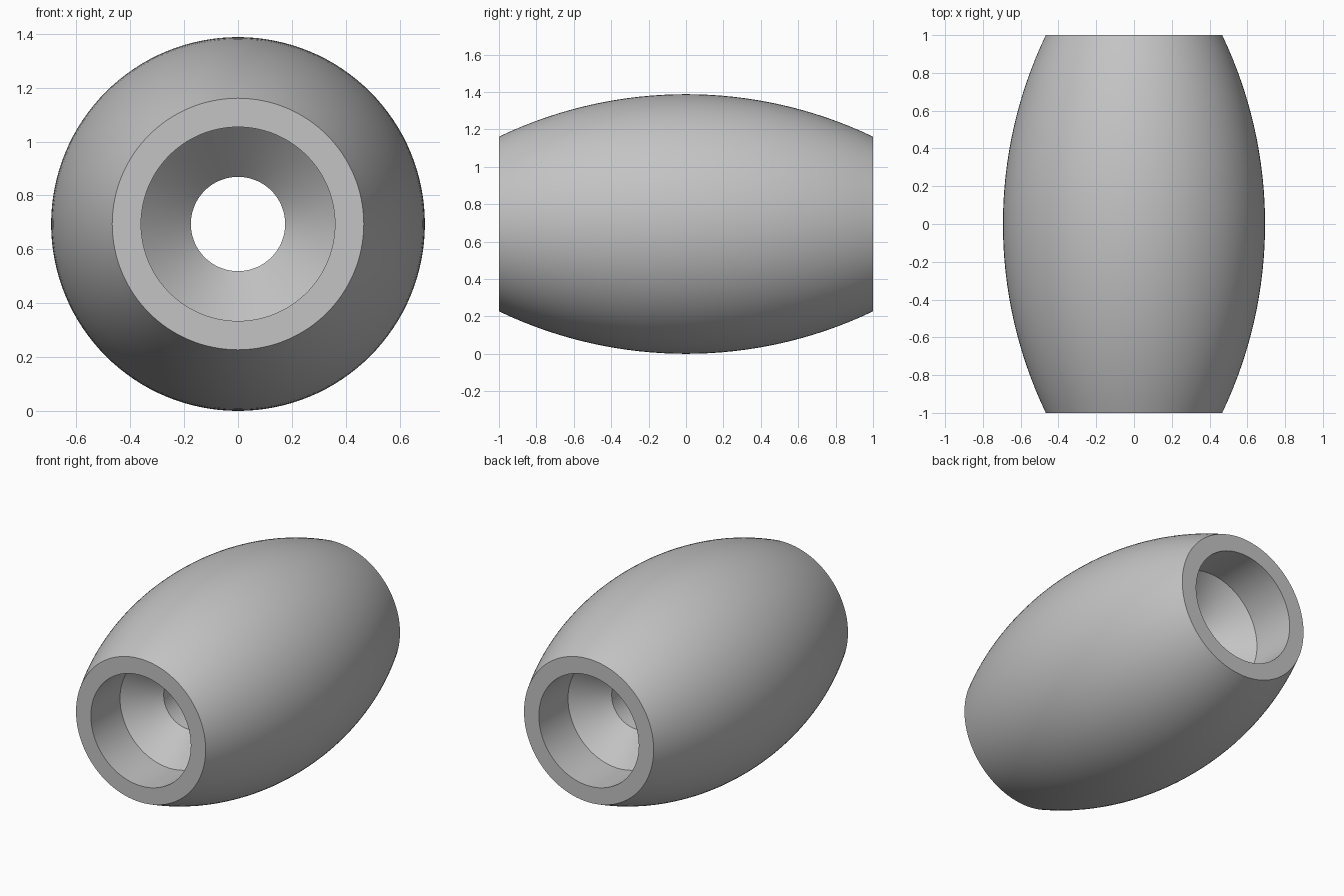
import bpy
import bmesh
from math import sqrt, radians, tau
from mathutils import Matrix, Vector

cube = bpy.data.objects.get("Cube")
if cube:
    bpy.data.objects.remove(cube, do_unlink=True)

SEGMENTS = 128
ARC_STEPS = 32
BELLY_R, END_R = 0.694, 0.467
BORE_R, HOLE_R = 0.36, 0.175
BORE_END, CONE_END = 0.70, 0.515   # distances from the middle along y

# Plain grey material
grey = bpy.data.materials.new("plain grey")
grey.use_nodes = True
color = (0.55, 0.55, 0.55, 1)
grey.diffuse_color = color
grey.node_tree.nodes["Principled BSDF"].inputs["Base Color"].default_value = color

# Outer barrel curve: a circular arc bulging from the end radius to the belly
sagitta = BELLY_R - END_R
arc_r = (1 + sagitta ** 2) / (2 * sagitta)
profile = []
for i in range(ARC_STEPS + 1):
    y = -1 + 2 * i / ARC_STEPS
    profile.append((BELLY_R - arc_r + sqrt(arc_r ** 2 - y ** 2), y))

# Counterbore, cone and through hole, mirrored for the other end
bore = [(BORE_R, 1), (BORE_R, BORE_END), (HOLE_R, CONE_END)]
profile += bore + [(r, -y) for r, y in reversed(bore)]

# Revolve the closed profile around the y axis
bm = bmesh.new()
verts = [bm.verts.new((r, y, 0)) for r, y in profile]
edges = [bm.edges.new((v, verts[i - 1])) for i, v in enumerate(verts)]
bmesh.ops.spin(bm, geom=verts + edges, cent=(0, 0, 0), axis=(0, 1, 0),
               angle=tau, steps=SEGMENTS, use_merge=True)
bmesh.ops.remove_doubles(bm, verts=bm.verts, dist=0.0001)
bmesh.ops.recalc_face_normals(bm, faces=bm.faces)
bm.transform(Matrix.Translation(Vector((0, 0, BELLY_R))))

mesh = bpy.data.meshes.new("barrel_bead")
bm.to_mesh(mesh)
bm.free()
mesh.materials.append(grey)
bead = bpy.data.objects.new("barrel_bead", mesh)
bpy.context.collection.objects.link(bead)

# Smooth curved walls, crisp rims
bpy.ops.object.select_all(action="DESELECT")
bead.select_set(True)
bpy.context.view_layer.objects.active = bead
bpy.ops.object.shade_smooth_by_angle(angle=radians(30))
